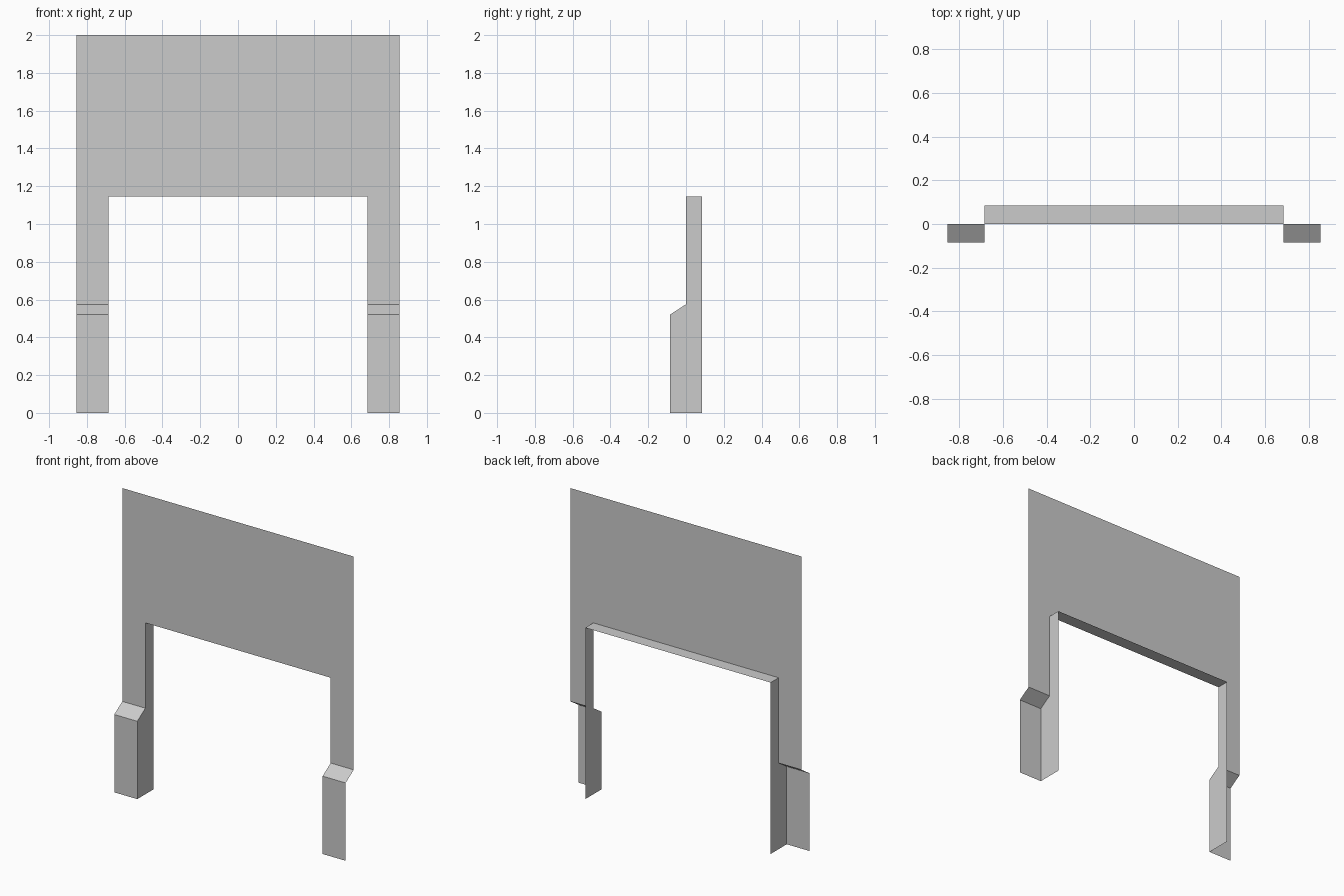
import bpy, bmesh

if "Cube" in bpy.data.objects:
    bpy.data.objects.remove(bpy.data.objects["Cube"])

W, I = 0.855, 0.685        # outer and opening half widths
D = 0.085                  # depth of plinth step and of reveal
TOP, LINTEL = 2.0, 1.145
STEP_HI, STEP_LO = 0.575, 0.52


def add_mesh(name, faces):
    """Make an open surface from polygons, welding shared corners."""
    bm = bmesh.new()
    for f in faces:
        bm.faces.new([bm.verts.new(p) for p in f])
    bmesh.ops.remove_doubles(bm, verts=bm.verts, dist=1e-5)
    me = bpy.data.meshes.new(name)
    bm.to_mesh(me)
    bm.free()
    ob = bpy.data.objects.new(name, me)
    bpy.context.collection.objects.link(ob)
    return ob


# Flat upper wall above the opening, with the upper posts
add_mesh("front_wall", [[(-W, 0, STEP_HI), (-I, 0, STEP_HI), (-I, 0, LINTEL),
                         (I, 0, LINTEL), (I, 0, STEP_HI), (W, 0, STEP_HI),
                         (W, 0, TOP), (-W, 0, TOP)]])

# Underside of the lintel
add_mesh("opening_soffit", [[(-I, 0, LINTEL), (-I, D, LINTEL),
                             (I, D, LINTEL), (I, 0, LINTEL)]])

for side, s in (("left", -1), ("right", 1)):
    a, b = sorted((s * I, s * W))
    # Plinth front with its sloped cap
    path = [(-D, 0), (-D, STEP_LO), (0, STEP_HI)]
    add_mesh(side + "_plinth",
             [[(a, y0, z0), (b, y0, z0), (b, y1, z1), (a, y1, z1)]
              for (y0, z0), (y1, z1) in zip(path, path[1:])])
    # Reveal facing into the opening
    jamb = [(s * I, y, z) for y, z in path + [(0, LINTEL), (D, LINTEL), (D, 0)]]
    add_mesh(side + "_jamb", [jamb if s > 0 else jamb[::-1]])
